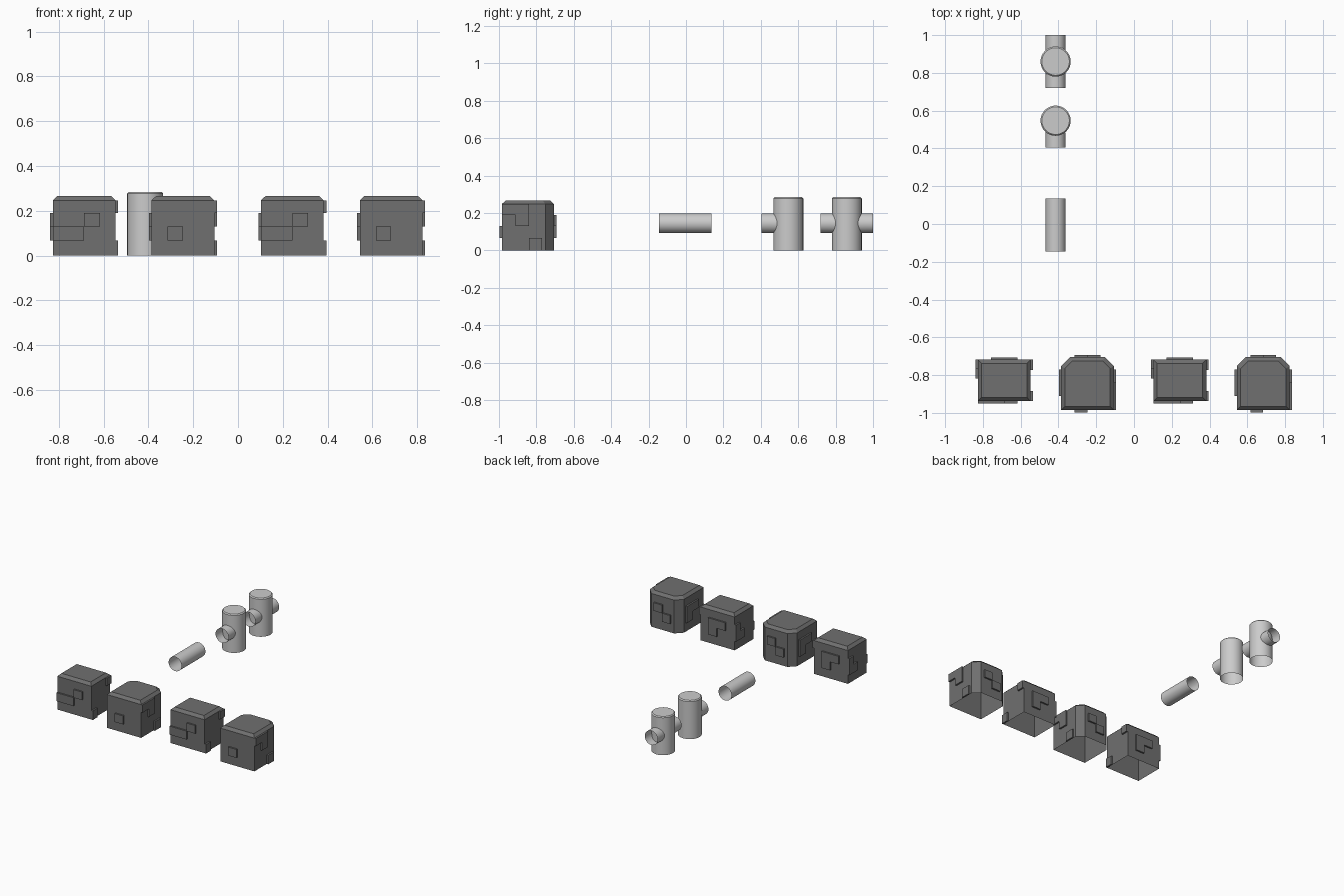
import bpy, bmesh, math

if "Cube" in bpy.data.objects:
    bpy.data.objects.remove(bpy.data.objects["Cube"])

dark = bpy.data.materials.new("dark_grey")
dark.diffuse_color = (0.16, 0.16, 0.16, 1)
dark.use_nodes = True
dark.node_tree.nodes["Principled BSDF"].inputs["Base Color"].default_value = dark.diffuse_color
T = 0.012                                   # plate thickness
Z0, Z1, Z2, Z3, Z4 = 0, 0.067, 0.13, 0.19, 0.247   # rows used by the plates


def finish(bm, name, mat=None, smooth=False):
    bmesh.ops.recalc_face_normals(bm, faces=bm.faces)
    me = bpy.data.meshes.new(name)
    bm.to_mesh(me)
    bm.free()
    ob = bpy.data.objects.new(name, me)
    bpy.context.collection.objects.link(ob)
    if mat:
        me.materials.append(mat)
    if smooth:
        bpy.context.view_layer.objects.active = ob
        ob.select_set(True)
        bpy.ops.object.shade_smooth_by_angle(angle=math.radians(35))
        ob.select_set(False)
    return ob


def bridge(bm, a, b):
    for i in range(len(a)):
        j = (i + 1) % len(a)
        bm.faces.new((a[i], a[j], b[j], b[i]))


def block(name, outline, cx, cy, hx, hy):
    """Open-bottomed shell with a chamfered top."""
    bm = bmesh.new()
    b = 0.02
    rings = []
    for z, k in ((0, 0), (0.247, 0), (0.266, b)):
        rings.append([bm.verts.new((cx + x * (hx - k) / hx, cy + y * (hy - k) / hy, z))
                      for x, y in outline])
    bridge(bm, rings[0], rings[1])
    bridge(bm, rings[1], rings[2])
    bm.faces.new(rings[2])
    finish(bm, name, dark)


def plate(name, axis, pos, sign, pts):
    """Raised polygon on a wall; pts are (along wall, z)."""
    bm = bmesh.new()
    loops = []
    for d in (pos, pos + sign * T):
        loops.append([bm.verts.new((d, u, z) if axis == 'x' else (u, d, z)) for u, z in pts])
    bridge(bm, loops[0], loops[1])
    bm.faces.new(loops[1])
    finish(bm, name, dark)


def rect(u0, u1, z0, z1):
    return [(u0, z0), (u1, z0), (u1, z1), (u0, z1)]


# plain blocks
for n, cx in (("a", -0.687), ("b", 0.243)):
    hx, hy, cy = 0.14, 0.11, -0.828
    block("plain_block_" + n, [(-hx, -hy), (hx, -hy), (hx, hy), (-hx, hy)], cx, cy, hx, hy)
    x0, x1, yf, yb = cx - hx, cx + hx, cy - hy, cy + hy
    plate("front_low_plate_" + n, 'y', yf, -1, rect(x0, cx, Z1, Z2))
    plate("front_high_plate_" + n, 'y', yf, -1, rect(cx, cx + 0.07, Z2, Z3))
    plate("back_plate_" + n, 'y', yb, 1,
          [(cx - 0.07, Z3), (cx + 0.07, Z3), (cx + 0.07, Z1), (cx, Z1), (cx, Z2), (cx - 0.07, Z2)])
    plate("left_plate_" + n, 'x', x0, -1,
          [(yb, Z1), (yb, Z3), (yb - 0.05, Z3), (yb - 0.05, Z2), (yb - 0.1, Z2), (yb - 0.1, Z1)])
    plate("right_high_plate_" + n, 'x', x1, 1, rect(yb - 0.055, yb, Z3, Z4))
    plate("right_low_plate_" + n, 'x', x1, 1, rect(yf, yf + 0.055, Z0, Z1))

# blocks with two cut corners at the back
for n, cx in (("a", -0.246), ("b", 0.684)):
    h, cy, c = 0.14, -0.845, 0.047
    block("cut_corner_block_" + n,
          [(-h, -h), (h, -h), (h, h - c), (h - c, h), (c - h, h), (-h, h - c)], cx, cy, h, h)
    x0, x1, yf, yb = cx - h, cx + h, cy - h, cy + h
    plate("corner_front_plate_" + n, 'y', yf, -1, rect(cx - 0.068, cx, Z1, Z2))
    plate("corner_back_low_plate_" + n, 'y', yb, 1, rect(cx - 0.068, cx, Z1, Z2))
    plate("corner_back_high_plate_" + n, 'y', yb, 1, rect(cx, cx + 0.068, Z2, Z3))
    plate("corner_left_plate_" + n, 'x', x0, -1,
          [(-0.77, Z1), (-0.77, Z3), (-0.91, Z3), (-0.91, Z2), (-0.84, Z2), (-0.84, Z1)])
    plate("corner_right_high_plate_" + n, 'x', x1, 1,
          [(yf, Z4), (-0.84, Z4), (-0.84, Z2), (-0.912, Z2), (-0.912, Z3), (yf, Z3)])
    plate("corner_right_low_plate_" + n, 'x', x1, 1, rect(-0.84, -0.77, Z0, Z1))

# pipes
N, PX, R, r, PZ = 32, -0.415, 0.08, 0.053, 0.145
ANG = [2 * math.pi * i / N for i in range(N)]


def upright(name, cy):
    """Vertical tube, open below, capped with a small bevel."""
    bm = bmesh.new()
    rings = [[bm.verts.new((PX + q * math.cos(a), cy + q * math.sin(a), z)) for a in ANG]
             for q, z in ((R, 0), (R, 0.278), (0.073, 0.285))]
    bridge(bm, rings[0], rings[1])
    bridge(bm, rings[1], rings[2])
    bm.faces.new(rings[2])
    finish(bm, name, None, True)


def level_pipe(name, y_end, y_other=None, cy=None, side=0):
    """Open tube along y; it meets the upright's wall when cy is given."""
    bm = bmesh.new()
    a_ring, b_ring = [], []
    for a in ANG:
        x, z = r * math.cos(a), r * math.sin(a)
        y = y_other if cy is None else cy + side * math.sqrt(R * R - x * x)
        a_ring.append(bm.verts.new((PX + x, y_end, PZ + z)))
        b_ring.append(bm.verts.new((PX + x, y, PZ + z)))
    bridge(bm, a_ring, b_ring)
    finish(bm, name, None, True)


level_pipe("straight_pipe", -0.145, 0.135)
upright("elbow_upright", 0.547)
level_pipe("elbow_branch", 0.405, cy=0.547, side=-1)
upright("cross_upright", 0.86)
level_pipe("cross_front_branch", 0.72, cy=0.86, side=-1)
level_pipe("cross_back_branch", 1.0, cy=0.86, side=1)
